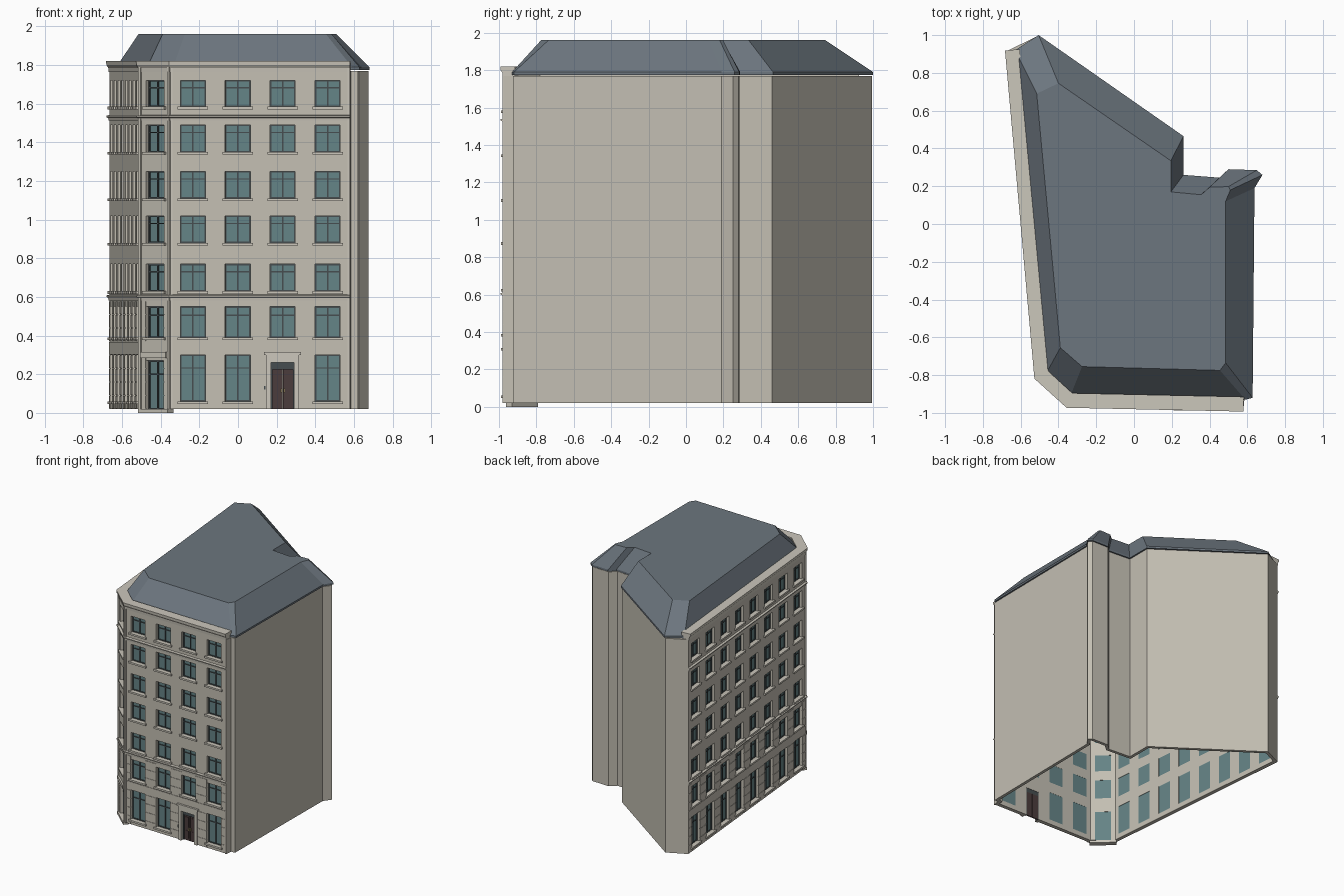
import bpy, bmesh
from mathutils import Vector

if "Cube" in bpy.data.objects:
    bpy.data.objects.remove(bpy.data.objects["Cube"])


def material(name, r, g, b):
    m = bpy.data.materials.new(name)
    m.diffuse_color = (r, g, b, 1)
    m.use_nodes = True
    m.node_tree.nodes["Principled BSDF"].inputs["Base Color"].default_value = m.diffuse_color
    return m


STONE = material("stone", 0.55, 0.52, 0.45)
TRIM = material("trim_stone", 0.60, 0.57, 0.50)
SLATE = material("slate", 0.15, 0.18, 0.21)
GLASS = material("glass", 0.13, 0.23, 0.24)
FRAME = material("frame", 0.06, 0.075, 0.08)
WOOD = material("door_wood", 0.07, 0.045, 0.045)
BRASS = material("brass", 0.5, 0.4, 0.2)

# Street-side plan corners (outer wall face), then the blank party walls
A, B, C, D = [Vector(p) for p in ((-0.665, 0.92), (-0.51, -0.81), (-0.35, -0.955), (0.58, -0.975))]
PARTY = [D, (0.585, -0.925), (0.62, -0.925), (0.632, 0.19), (0.675, 0.25), (0.65, 0.28), (0.50, 0.285),
         (0.45, 0.24), (0.255, 0.255), (0.255, 0.46), (-0.51, 0.995), A]
ROWS = [(0.06, 0.30), (0.39, 0.55), (0.63, 0.77), (0.88, 1.02), (1.11, 1.25), (1.35, 1.49), (1.585, 1.72)]
BASE, TOP = 0.02, 1.77


def finish(name, bm, mat, solid=0):
    if solid:
        bmesh.ops.remove_doubles(bm, verts=bm.verts, dist=1e-5)
    else:
        bmesh.ops.recalc_face_normals(bm, faces=bm.faces)
    me = bpy.data.meshes.new(name)
    bm.to_mesh(me)
    bm.free()
    me.materials.append(mat)
    ob = bpy.data.objects.new(name, me)
    bpy.context.collection.objects.link(ob)
    if solid:
        mod = ob.modifiers.new("thickness", 'SOLIDIFY')
        mod.thickness, mod.offset, mod.use_even_offset = solid, -1, True
    return ob


class Facade:
    """Local frame on a wall: u along it, d outward, z up."""
    def __init__(self, name, p, q, cols):
        self.name, self.p = name, p
        self.len = (q - p).length
        self.u = (q - p).normalized()
        self.n = Vector((self.u.y, -self.u.x))
        self.centres = [self.len * (i + 0.5) / cols for i in range(cols)]

    def at(self, u, d, z):
        v = self.p + self.u * u + self.n * d
        return (v.x, v.y, z)

    def box(self, bm, u0, u1, d0, d1, z0, z1):
        v = [bm.verts.new(self.at(u, d, z)) for z in (z0, z1) for u, d in ((u0, d0), (u1, d0), (u1, d1), (u0, d1))]
        for f in ((0, 1, 2, 3), (4, 5, 6, 7), (0, 1, 5, 4), (1, 2, 6, 5), (2, 3, 7, 6), (3, 0, 4, 7)):
            bm.faces.new([v[i] for i in f])

    def part(self, name, mat, boxes):
        bm = bmesh.new()
        for b in boxes:
            self.box(bm, *b)
        return finish(self.name + "_" + name, bm, mat)


def build_facade(f, doors, half):
    # openings: (u0, u1, z0, z1, is_entrance)
    holes, doorway = [], {}
    for i, c in enumerate(f.centres):
        for r, (z0, z1) in enumerate(ROWS):
            kind = doors.get(i) if r == 0 else None
            if kind == "wood":
                holes.append((c - 0.06, c + 0.06, BASE, 0.26, kind))
            elif kind == "glazed":
                holes.append((c - half, c + half, BASE, 0.27, kind))
            else:
                holes.append((c - half, c + half, z0, z1, None))

    # wall sheet with window openings, thickened inward
    us = sorted({0, f.len} | {round(x, 5) for h in holes for x in h[:2]})
    zs = sorted({BASE, TOP} | {z for h in holes for z in h[2:4]})
    bm = bmesh.new()
    for u0, u1 in zip(us, us[1:]):
        for z0, z1 in zip(zs, zs[1:]):
            um, zm = (u0 + u1) / 2, (z0 + z1) / 2
            if not any(h[0] < um < h[1] and h[2] < zm < h[3] for h in holes):
                bm.faces.new([bm.verts.new(f.at(u, 0, z)) for u, z in ((u0, z0), (u1, z0), (u1, z1), (u0, z1))])
    finish(f.name + "_wall", bm, STONE, 0.032)

    # glass, frames and sills
    panes, bars, sills = [], [], []
    for u0, u1, z0, z1, kind in holes:
        if kind == "wood":
            continue
        c, t = (u0 + u1) / 2, z0 + (z1 - z0) * 0.72
        panes.append((u0, u1, -0.031, -0.027, z0, z1))
        for a, b in ((u0, u0 + 0.006), (c - 0.004, c + 0.004), (u1 - 0.006, u1)):
            bars.append((a, b, -0.03, -0.02, z0, z1))
        for a, b in ((z0, z0 + 0.006), (t - 0.003, t + 0.003), (z1 - 0.006, z1)):
            bars.append((u0, u1, -0.03, -0.021, a, b))
        if not kind:
            sills.append((u0 - 0.014, u1 + 0.014, -0.02, 0.014, z0 - 0.014, z0))
    f.part("glass", GLASS, panes)
    f.part("window_frames", FRAME, bars)
    f.part("sills", TRIM, sills)

    # shallow stone courses on the two lower floors
    courses = []
    for k in range(8):
        z0, z1 = BASE + k * 0.07 + 0.003, BASE + (k + 1) * 0.07 - 0.003
        cuts = sorted((h[0], h[1]) for h in holes if h[2] < z1 and h[3] > z0)
        edges = [0] + [x for c in cuts for x in c] + [f.len]
        courses += [(a, b, -0.002, 0.003, z0, z1) for a, b in zip(edges[::2], edges[1::2])]
    # a course must not cross part of an opening: split it at the opening height
    keep = []
    for a, b, d0, d1, z0, z1 in courses:
        if b - a > 0.01:
            keep.append((a, b, d0, d1, z0, z1))
    f.part("stone_courses", STONE, keep)


left = Facade("left_facade", A, B, 8)
corner = Facade("corner_facade", B, C, 1)
front = Facade("front_facade", C, D, 4)
build_facade(left, {}, 0.06)
build_facade(corner, {0: "glazed"}, 0.062)
build_facade(front, {2: "wood"}, 0.065)

# Front entrance: two leaves, transom, stone portal, handles, call box
c = front.centres[2]
front.part("door", WOOD, [(c - 0.055, c - 0.001, -0.03, -0.02, BASE, 0.225), (c + 0.001, c + 0.055, -0.03, -0.02, BASE, 0.225)]
           + [(c + s - 0.017, c + s + 0.017, -0.02, -0.016, z0, z1) for s in (-0.028, 0.028)
              for z0, z1 in ((0.04, 0.10), (0.13, 0.21))])
front.part("door_frame", FRAME, [(c - 0.06, c - 0.054, -0.03, -0.01, BASE, 0.26), (c + 0.054, c + 0.06, -0.03, -0.01, BASE, 0.26),
                                 (c - 0.06, c + 0.06, -0.03, -0.01, 0.225, 0.26)])
front.part("portal", TRIM, [(c - 0.085, c - 0.06, -0.01, 0.012, BASE, 0.30), (c + 0.06, c + 0.085, -0.01, 0.012, BASE, 0.30),
                            (c - 0.06, c + 0.06, -0.01, 0.012, 0.26, 0.30), (c - 0.096, c + 0.096, -0.01, 0.019, 0.30, 0.315)])
front.part("door_handles", BRASS, [(c + s - 0.003, c + s + 0.003, -0.02, -0.01, 0.105, 0.125) for s in (-0.008, 0.008)])
front.part("call_box", FRAME, [(c - 0.096, c - 0.088, 0, 0.01, 0.12, 0.14)])

# Corner shop: sign board, step, and slim pilasters at both corner edges
c = corner.centres[0]
corner.part("sign_board", TRIM, [(c - 0.09, c + 0.09, -0.01, 0.016, 0.285, 0.315)])
corner.part("step", TRIM, [(0.005, corner.len - 0.005, -0.03, 0.015, 0, BASE)])
corner.part("pilasters", TRIM, [(0, 0.016, -0.01, 0.01, BASE, 1.8), (corner.len - 0.016, corner.len, -0.01, 0.01, BASE, 1.8)])
front.part("pilasters", TRIM, [(0, 0.012, -0.01, 0.006, BASE, 1.8), (front.len - 0.012, front.len, -0.01, 0.006, BASE, 1.8)])


def moulding(name, profile):
    # sweep a (distance outward, height) profile along the street fronts with mitred corners
    pts, ns = (A, B, C, D), (left.n, corner.n, front.n)
    bm, rings = bmesh.new(), []
    for i, p in enumerate(pts):
        a, b = ns[max(i - 1, 0)], ns[min(i, 2)]
        m = (a + b) / (1 + a.dot(b))
        rings.append([bm.verts.new((p.x + m.x * d, p.y + m.y * d, z)) for d, z in profile])
    n = len(profile)
    for r, s in zip(rings, rings[1:]):
        for i in range(n):
            bm.faces.new((r[i], r[(i + 1) % n], s[(i + 1) % n], s[i]))
    bm.faces.new(rings[0])
    bm.faces.new(rings[-1])
    finish(name, bm, TRIM)


# Horizontal mouldings and eaves cornice
for name, z in (("lower_string_course", 0.60), ("upper_string_course", 1.53)):
    moulding(name, [(-0.01, z - 0.018), (0.005, z - 0.018), (0.007, z - 0.004), (0.016, z), (0.016, z + 0.008), (-0.01, z + 0.014)])
moulding("eaves_cornice", [(-0.06, 1.765), (0.004, 1.765), (0.006, 1.785), (0.016, 1.80), (0.018, 1.82), (-0.06, 1.82)])

# Blank party walls
bm = bmesh.new()
for p, q in zip(PARTY, PARTY[1:]):
    bm.faces.new([bm.verts.new((*v, z)) for v, z in ((p, BASE), (q, BASE), (q, TOP), (p, TOP))])
finish("party_walls", bm, STONE, 0.025)

# Mansard roof: each eave corner paired with its corner on the flat deck
ROOF = [((-0.63, 0.92), (-0.515, 0.69)), ((-0.47, -0.80), (-0.39, -0.655)), ((-0.335, -0.905), (-0.275, -0.755)),
        ((0.59, -0.93), (0.455, -0.775)), ((0.628, -0.92), (0.485, -0.735)), ((0.638, 0.19), (0.485, 0.12)),
        ((0.68, 0.26), (0.51, 0.18)), ((0.65, 0.285), (0.50, 0.198)), ((0.50, 0.29), (0.40, 0.195)),
        ((0.455, 0.245), (0.355, 0.155)), ((0.262, 0.26), (0.195, 0.17)), ((0.262, 0.465), (0.195, 0.335)),
        ((-0.505, 1.0), (-0.40, 0.745))]
bm = bmesh.new()
rings = [[bm.verts.new((*e, 1.775)) for e, d in ROOF], [bm.verts.new((*e, 1.79)) for e, d in ROOF],
         [bm.verts.new((*d, 1.96)) for e, d in ROOF]]
for r, s in zip(rings, rings[1:]):
    for i in range(len(ROOF)):
        j = (i + 1) % len(ROOF)
        bm.faces.new((r[i], r[j], s[j], s[i]))
bm.faces.new(rings[2])
bm.faces.new(rings[0][::-1])
finish("mansard_roof", bm, SLATE)
